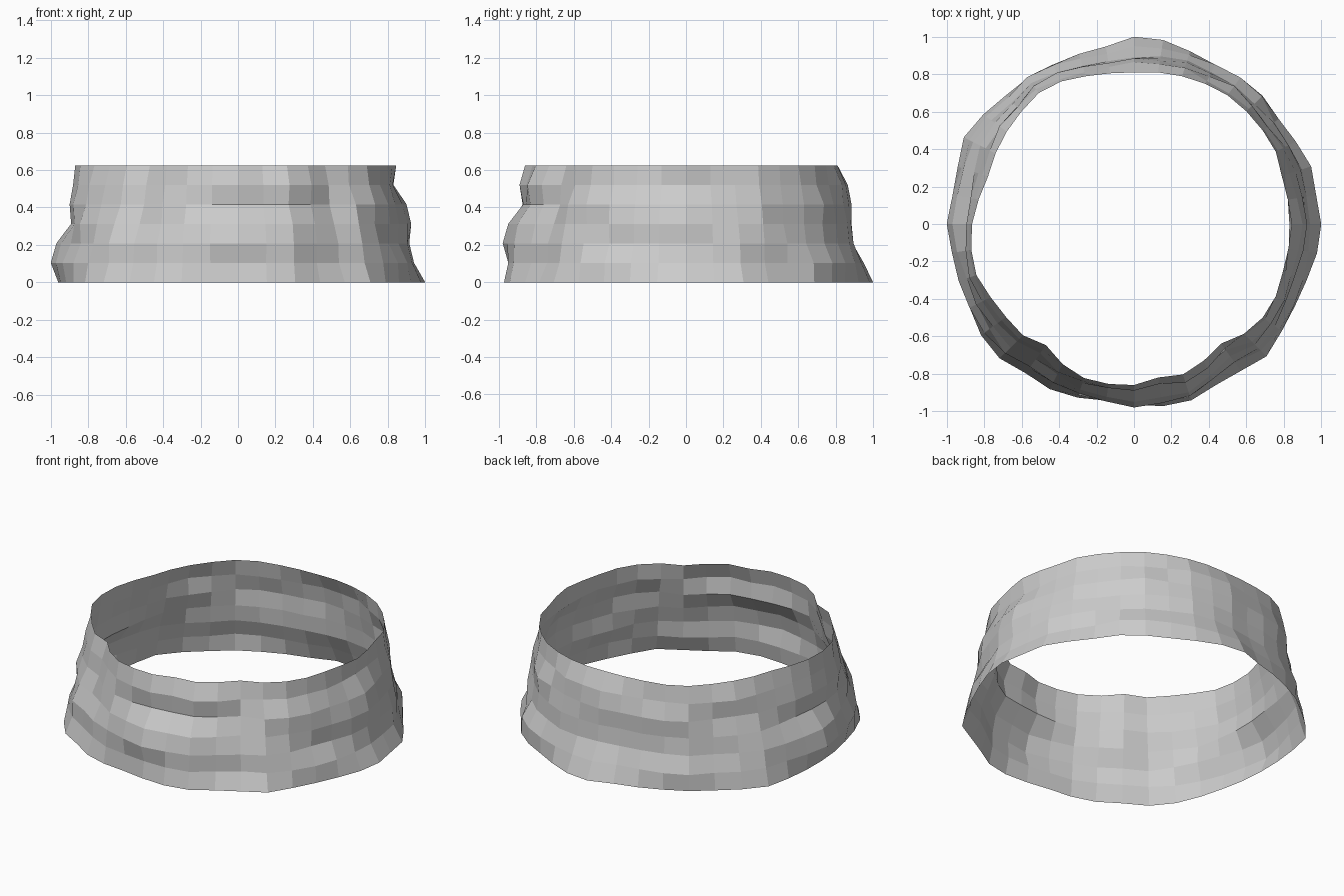
import bpy, bmesh, math, random

random.seed(4)
N, ROWS, H = 40, 6, 0.625

# Rim radii in 9 degree steps, counter-clockwise from the front (-y)
bottom = [.965, .985, .99, .965, .97, 1.0, .975, .965, .97, .99,
          1.0, .985, .995, .97, .955, .97, .965, .955, .97, .995,
          1.0, .96, .955, .955, .965, .97, .995, 1.02, .99, .97,
          .96, .96, .965, .985, 1.01, 1.015, .985, .99, .975, .955]
top = [.86, .83, .845, .82, .79, .83, .85, .85, .835, .835,
       .845, .835, .83, .85, .85, .85, .85, .84, .83, .82,
       .81, .815, .83, .855, .865, .85, .84, .83, .82, .84,
       .865, .88, .885, .86, .845, .84, .80, .84, .865, .865]

# Wall profiles of the inner rings at front, right, back and left
profiles = {0: [.95, .98, .95, .87, .89],
            10: [.94, .915, .925, .90, .83],
            20: [.95, .89, .885, .885, .865],
            30: [1.0, .97, .89, .895, .88]}
# Where each ring is pinched inwards
valley = [0, 4.5, 7.0, 5.5, 3.5, 6.0, 0]


def radius(j, i):
    def base(k):
        return bottom[k] + (top[k] - bottom[k]) * j / ROWS
    r = base(i)
    if j in (0, ROWS):
        return r
    w = 0
    for k, prof in profiles.items():
        d = abs((i - k + N // 2) % N - N // 2)
        if d < 3:
            w = (1, .7, .3)[d]
            r += w * (prof[j - 1] - base(k))
    wave = -.014 * math.cos(2 * math.pi * (i - valley[j]) / 8)
    return r + (1 - w) * (wave + random.uniform(-.012, .012))


# Crumpled open band, single-sided wall
bm = bmesh.new()
rings = []
for j in range(ROWS + 1):
    ring = []
    for i in range(N):
        a = math.radians(-90 + 360 * i / N)
        r = radius(j, i)
        ring.append(bm.verts.new((r * math.cos(a), r * math.sin(a), H * j / ROWS)))
    rings.append(ring)
for lo, hi in zip(rings, rings[1:]):
    for i in range(N):
        k = (i + 1) % N
        bm.faces.new((lo[i], lo[k], hi[k], hi[i]))

mesh = bpy.data.meshes.new("crumpled_band")
bm.to_mesh(mesh)
bm.free()
band = bpy.data.objects.new("crumpled_band", mesh)
bpy.context.collection.objects.link(band)
